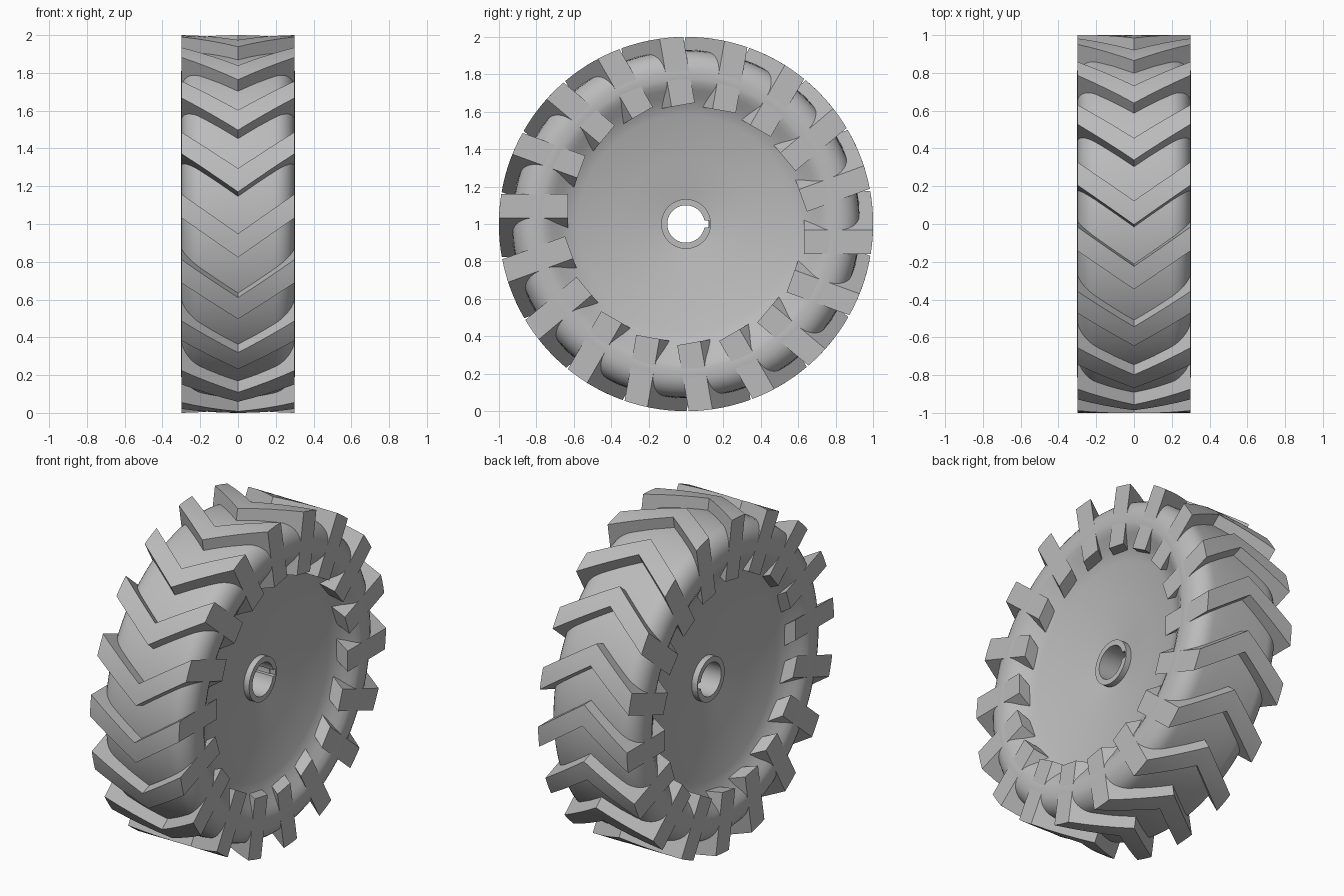
import bpy, bmesh, math

cube = bpy.data.objects.get("Cube")
if cube:
    bpy.data.objects.remove(cube, do_unlink=True)

grey = bpy.data.materials.new("plain_grey")
grey.use_nodes = True
COLOUR = (0.5, 0.5, 0.5, 1)
grey.diffuse_color = COLOUR
grey.node_tree.nodes["Principled BSDF"].inputs["Base Color"].default_value = COLOUR

HALF_WIDTH = 0.3
LUG_COUNT = 18
LUG_WIDTH = 0.126


def finish(name, bm, angle):
    """Turn a bmesh into a shaded object standing on the ground."""
    bmesh.ops.recalc_face_normals(bm, faces=bm.faces)
    mesh = bpy.data.meshes.new(name)
    bm.to_mesh(mesh)
    bm.free()
    mesh.materials.append(grey)
    obj = bpy.data.objects.new(name, mesh)
    bpy.context.collection.objects.link(obj)
    obj.location.z = 1
    bpy.ops.object.select_all(action='DESELECT')
    obj.select_set(True)
    bpy.context.view_layer.objects.active = obj
    bpy.ops.object.shade_smooth_by_angle(angle=math.radians(angle))


def bridge(bm, a, b):
    """Join two equal closed loops of vertices with quads."""
    n = len(a)
    for i in range(n):
        j = (i + 1) % n
        bm.faces.new((a[i], a[j], b[j], b[i]))


def bridge_all(bm, rings):
    """Join a series of loops, the last one back to the first."""
    for a, b in zip(rings, rings[1:] + rings[:1]):
        bridge(bm, a, b)


# Tyre with dished sides: half profile of (x, radius), mirrored and spun
dish = [(0.13, 0.12), (0.168, 0.35), (0.206, 0.58), (0.225, 0.635), (0.251, 0.68),
        (0.277, 0.718), (0.295, 0.75), (0.3005, 0.775)]
shoulder = []
for i in range(9):
    a = math.pi / 2 * i / 8
    shoulder.append((0.19 + 0.1105 * math.cos(a), 0.81 + 0.117 * math.sin(a)))
half = dish + shoulder + [(0.1, 0.931)]
profile = half + [(-x, r) for x, r in reversed(half)]
bm = bmesh.new()
SEGMENTS = 96
rings = []
for x, r in profile:
    angles = [2 * math.pi * i / SEGMENTS for i in range(SEGMENTS)]
    rings.append([bm.verts.new((x, r * math.cos(a), r * math.sin(a))) for a in angles])
bridge_all(bm, rings)
finish("tyre_and_dish", bm, 50)

# Hub tube with a keyway in its bore
bm = bmesh.new()
STEPS = 36
bore = [(-0.16, 0.125), (0.16, 0.125)]
bore += [(0.2 + (2 * math.pi - 0.4) * i / STEPS, 0.1) for i in range(STEPS + 1)]
rings = []
for x, outer in ((-0.168, False), (-0.168, True), (0.168, True), (0.168, False)):
    ring = []
    for a, r in bore:
        r = 0.133 if outer else r
        ring.append(bm.verts.new((x, r * math.cos(a), r * math.sin(a))))
    rings.append(ring)
bridge_all(bm, rings)
finish("hub", bm, 35)


# Chevron lugs: V-shaped bars pushed outward and trimmed to the outer radius
def add_lug(bm, theta):
    c, s = math.cos(theta), math.sin(theta)
    arm, across = 4, 3

    def vert(x, t, radial):
        return bm.verts.new((x, radial * c - t * s, radial * s + t * c))

    rings = []
    for i in range(-arm, arm + 1):
        x = HALF_WIDTH * i / arm
        start = 0.051 - 0.21 * abs(i) / arm
        ts = [start + LUG_WIDTH * j / across for j in range(across + 1)]
        outer = [vert(x, t, math.sqrt(1 - t * t)) for t in ts]
        inner = [vert(x, ts[k], 0.63) for k in (-1, 0)]
        rings.append(outer + inner)
    for a, b in zip(rings, rings[1:]):
        bridge(bm, a, b)
    bm.faces.new(rings[0])
    bm.faces.new(rings[-1])


bm = bmesh.new()
for k in range(LUG_COUNT):
    add_lug(bm, 2 * math.pi * k / LUG_COUNT)
finish("tread_lugs", bm, 20)
